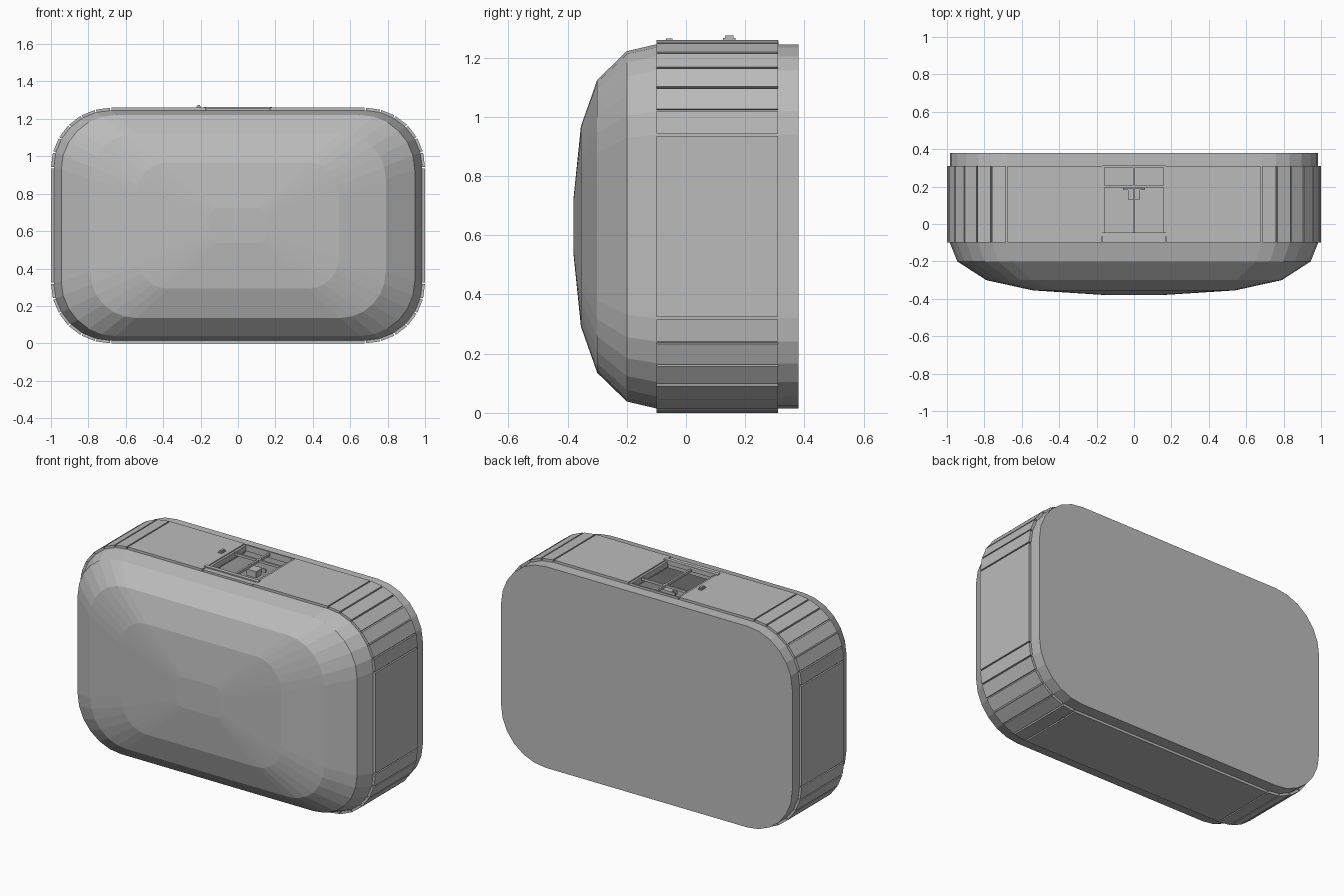
import bpy, bmesh, math

if "Cube" in bpy.data.objects:
    bpy.data.objects.remove(bpy.data.objects["Cube"])

ZC, N = 0.63, 6
grey = bpy.data.materials.new("mid grey")
grey.diffuse_color = (0.5, 0.5, 0.5, 1)
grey.use_nodes = True
grey.node_tree.nodes["Principled BSDF"].inputs["Base Color"].default_value = grey.diffuse_color


def finish(bm, name):
    bmesh.ops.recalc_face_normals(bm, faces=bm.faces)
    me = bpy.data.meshes.new(name)
    bm.to_mesh(me)
    bm.free()
    me.materials.append(grey)
    ob = bpy.data.objects.new(name, me)
    bpy.context.collection.objects.link(ob)
    return ob


def outline(hx, hz, r):
    """Rounded rectangle in x, z."""
    pts = []
    for q, (sx, sz) in enumerate([(1, 1), (-1, 1), (-1, -1), (1, -1)]):
        for i in range(N + 1):
            a = math.radians(90 * q + 90 * i / N)
            pts.append((sx * (hx - r) + r * math.cos(a),
                        ZC + sz * (hz - r) + r * math.sin(a)))
    return pts


def loft(name, rings):
    bm = bmesh.new()
    loops = [[bm.verts.new((x, y, z)) for x, z in outline(hx, hz, r)]
             for y, hx, hz, r in rings]
    for a, b in zip(loops, loops[1:]):
        for i in range(len(a)):
            j = (i + 1) % len(a)
            bm.faces.new((a[i], a[j], b[j], b[i]))
    bm.faces.new(loops[0])
    bm.faces.new(loops[-1])
    return finish(bm, name)


def box(name, x0, x1, y0, y1, z0, z1):
    bm = bmesh.new()
    bmesh.ops.create_cube(bm, size=1)
    for v in bm.verts:
        v.co = ((x0 + x1) / 2 + v.co.x * (x1 - x0),
                (y0 + y1) / 2 + v.co.y * (y1 - y0),
                (z0 + z1) / 2 + v.co.z * (z1 - z0))
    return finish(bm, name)


def cut(ob, cutter):
    m = ob.modifiers.new("cut", "BOOLEAN")
    m.operation, m.object, m.solver = "DIFFERENCE", cutter, "EXACT"
    cutter.hide_render = True
    cutter.hide_set(True)


# domed hollow body with a flat back
dome = [(-0.38, 0.15), (-0.355, 0.54), (-0.30, 0.79), (-0.20, 0.945)]
body = loft("body_shell", [(y, h, h * 0.626, h * 0.31) for y, h in dome]
            + [(-0.10, 0.985, 0.615, 0.305), (0.38, 0.985, 0.615, 0.305)])
cavity = loft("cavity_cutter", [(y + 0.04, h - 0.04, (h - 0.04) * 0.626, h * 0.28)
                                for y, h in dome[1:]]
              + [(-0.10, 0.945, 0.575, 0.28), (0.31, 0.945, 0.575, 0.28)])
opening = box("opening_cutter", -0.168, 0.168, -0.065, 0.309, 1.0, 1.5)
cut(body, cavity)
cut(body, opening)

# cladding panels round the middle, with narrow seams
outer, inner = outline(1.0, 0.63, 0.32), outline(0.983, 0.613, 0.303)
GAP = 0.004
for i in range(len(outer)):
    j = (i + 1) % len(outer)
    (ax, az), (bx, bz) = outer[i], outer[j]
    length = math.hypot(bx - ax, bz - az)
    spans = [(0, 1)]
    if i == N:  # the top panel leaves room for the opening
        spans = [(0, 0.5 - 0.168 / length), (0.5 + 0.168 / length, 1)]
    for s0, s1 in spans:
        g = GAP / length
        bm = bmesh.new()
        rows = []
        for y in (-0.10, 0.31):
            row = []
            for ring, t in ((outer, s0 + g), (outer, s1 - g), (inner, s1 - g), (inner, s0 + g)):
                (px, pz), (qx, qz) = ring[i], ring[j]
                row.append(bm.verts.new((px + (qx - px) * t, y, pz + (qz - pz) * t)))
            rows.append(row)
        for k in range(4):
            m = (k + 1) % 4
            bm.faces.new((rows[0][k], rows[0][m], rows[1][m], rows[1][k]))
        bm.faces.new(rows[0])
        bm.faces.new(rows[1])
        finish(bm, "cladding_panel")

# sill, jambs, mullion and transom of the opening
box("sill_base", -0.168, 0.168, -0.10, -0.065, 1.243, 1.257)
box("sill_ledge", -0.183, 0.183, -0.068, -0.045, 1.235, 1.264)
for s in (-1, 1):
    box("jamb", *sorted((s * 0.157, s * 0.170)), -0.05, 0.309, 1.22, 1.255)
box("head_rail", -0.168, 0.168, 0.302, 0.312, 1.22, 1.258)
box("mullion", -0.006, 0.006, -0.045, 0.305, 1.235, 1.25)
box("transom", -0.168, 0.168, 0.194, 0.205, 1.235, 1.25)

# small fitting hanging inside, and the button beside the opening
box("inner_fitting_plate", -0.06, 0.06, 0.182, 0.192, 1.19, 1.21)
box("inner_fitting", -0.032, 0.032, 0.13, 0.182, 1.17, 1.21)
box("button_base", -0.222, -0.198, 0.125, 0.168, 1.255, 1.266)
box("button_cap", -0.217, -0.203, 0.132, 0.161, 1.264, 1.274)
